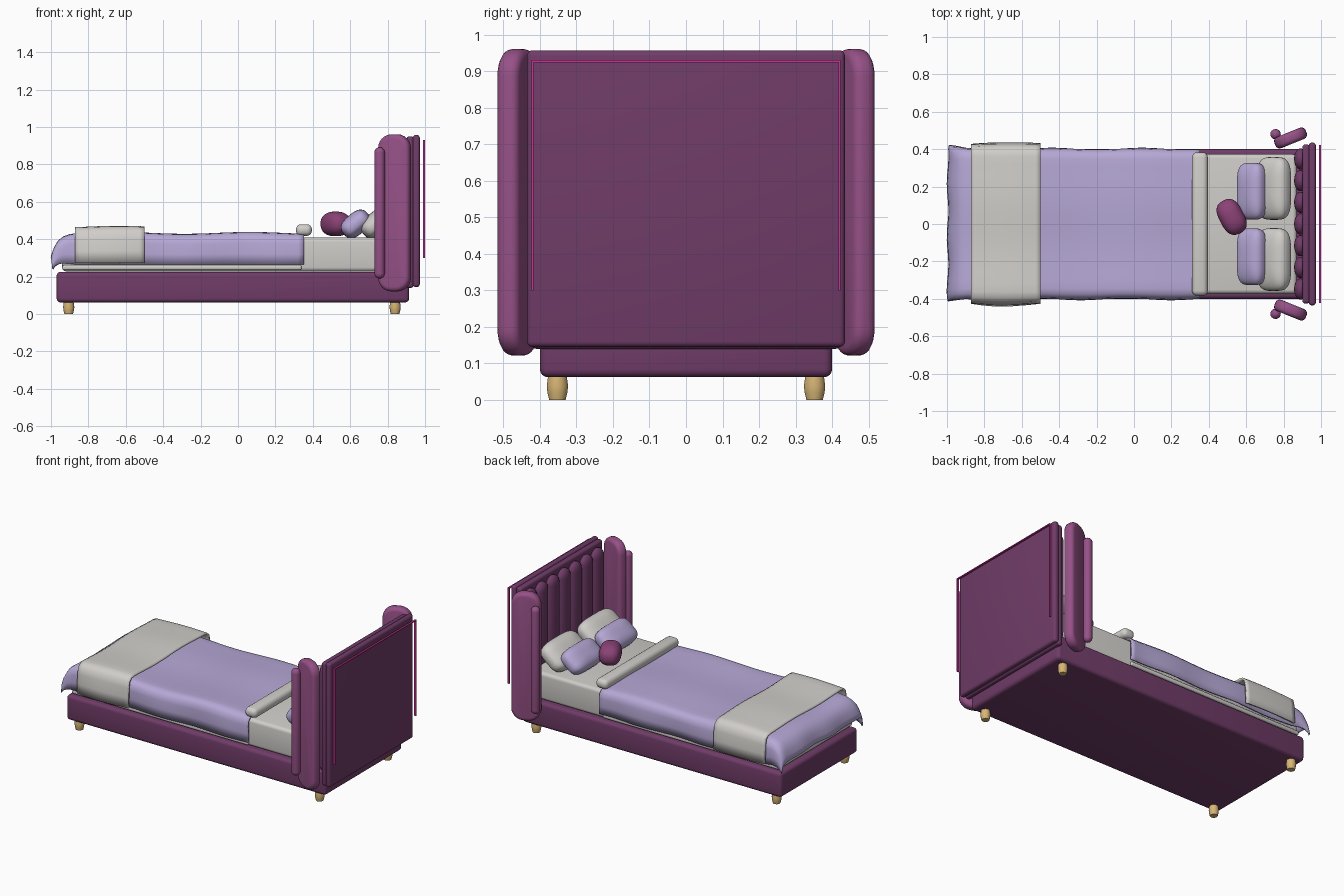
import bpy, bmesh, math
from mathutils import Vector

if "Cube" in bpy.data.objects:
    bpy.data.objects.remove(bpy.data.objects["Cube"])

def mat(name, r, g, b):
    m = bpy.data.materials.new(name)
    lin = lambda c: ((c / 255 + 0.055) / 1.055) ** 2.4 if c > 10 else c / 3295
    m.diffuse_color = (lin(r), lin(g), lin(b), 1)
    m.use_nodes = True
    m.node_tree.nodes["Principled BSDF"].inputs["Base Color"].default_value = m.diffuse_color
    return m

PLUM = mat("plum", 112, 60, 104)
MAUVE = mat("mauve", 150, 81, 135)
BERRY = mat("berry", 138, 66, 118)
LAVENDER = mat("lavender", 182, 168, 214)
LINEN = mat("linen", 209, 206, 202)
WOOD = mat("wood", 216, 182, 118)
PINK = mat("pink", 200, 50, 150)

def finish(name, bm, m, angle=50):
    bmesh.ops.recalc_face_normals(bm, faces=bm.faces)
    me = bpy.data.meshes.new(name)
    bm.to_mesh(me)
    bm.free()
    ob = bpy.data.objects.new(name, me)
    bpy.context.collection.objects.link(ob)
    me.materials.append(m)
    bpy.context.view_layer.objects.active = ob
    bpy.ops.object.select_all(action='DESELECT')
    ob.select_set(True)
    bpy.ops.object.shade_smooth_by_angle(angle=math.radians(angle))
    return ob

def box(name, lo, hi, m, r=0.0):
    bm = bmesh.new()
    bmesh.ops.create_cube(bm, size=1)
    for v in bm.verts:
        v.co = Vector([(a + b) / 2 + c * (b - a) for a, b, c in zip(lo, hi, v.co)])
    if r:
        bmesh.ops.bevel(bm, geom=bm.edges[:], offset=r, segments=4, profile=0.5, affect='EDGES')
    return finish(name, bm, m)

def puff(name, loc, size, m, rot=(0, 0, 0), e=0.6, ev=0.9):
    """Soft superellipsoid cushion; size holds half extents."""
    bm = bmesh.new()
    p = lambda c, k: math.copysign(abs(c) ** k, c)
    bmesh.ops.create_uvsphere(bm, u_segments=40, v_segments=20, radius=1)
    for v in bm.verts:
        h = math.hypot(v.co.x, v.co.y)
        a = math.atan2(v.co.y, v.co.x)
        w = p(h, ev)
        v.co = (size[0] * w * p(math.cos(a), e), size[1] * w * p(math.sin(a), e),
                size[2] * p(v.co.z, ev))
    ob = finish(name, bm, m, 80)
    ob.location, ob.rotation_euler = loc, rot
    return ob

def lathe(name, loc, prof, m, n=16, sx=1.0):
    bm = bmesh.new()
    rings = [[bm.verts.new((loc[0] + sx * r * math.cos(2 * math.pi * i / n),
                            loc[1] + r * math.sin(2 * math.pi * i / n), z))
              for i in range(n)] for r, z in prof]
    for a, b in zip(rings, rings[1:]):
        for i in range(n):
            bm.faces.new((a[i], a[(i + 1) % n], b[(i + 1) % n], b[i]))
    bm.faces.new(rings[0])
    bm.faces.new(rings[-1])
    return finish(name, bm, m)

def capsule(r, z0, z1, k=5):
    lo = [(r * math.sin(t), z0 + r - r * math.cos(t)) for t in
          [math.pi / 2 * (i + .5) / (k + .5) for i in range(k + 1)]]
    return lo + [(a, z0 + z1 - z) for a, z in reversed(lo)]

def drape(name, rows, half, drop, m, wave, bulge, thick):
    """Cloth over the mattress: rows give (x, top z, side length factor)."""
    cross = [(half, -drop), (half, -drop * .66), (half, -drop * .33), (half - .006, -.022),
             (half - .025, -.004)] + [((half - .05) * (1 - i / 8), 0) for i in range(8)]
    cross = cross + [(0, 0)] + [(-y, z) for y, z in reversed(cross)]
    bm = bmesh.new()
    grid = []
    for x, zt, f in rows:
        line = []
        for y, dz in cross:
            hang = min(1, -dz / drop)
            s = 1 if y > 0 else -1
            out = s * hang ** .5 * (wave * math.sin(x * 13 + s) + bulge(x))
            top = .005 * math.sin(x * 9 + 1) * (1 - hang) + .004 * math.sin(y * 12) * (1 - hang)
            line.append(bm.verts.new((x + .008 * math.sin(y * 22) * (1 - f),
                                      y + out, zt + dz * f + top)))
        grid.append(line)
    for a, b in zip(grid, grid[1:]):
        for i in range(len(a) - 1):
            bm.faces.new((a[i], a[i + 1], b[i + 1], b[i]))
    ob = finish(name, bm, m, 60)
    s = ob.modifiers.new("thickness", 'SOLIDIFY')
    s.thickness, s.offset = thick, 0
    return ob

# Frame, mattress and feet
box("bed_base", (-.97, -.4, .062), (.915, .4, .226), PLUM, .022)
box("mattress", (-.94, -.373, .228), (.87, .373, .408), LINEN, .022)
box("mattress_lower_edge", (-.94, -.385, .235), (.34, .385, .262), LINEN, .01)
for x in (-.905, .84):
    for y in (-.352, .352):
        lathe("foot", (x, y), [(.023, 0), (.028, .02), (.03, .038), (.026, .066)], WOOD, 14)

# Headboard: two back layers and vertical padded channels
box("headboard_front_layer", (.9, -.425, .14), (.94, .425, .95), PLUM, .015)
box("headboard_back_panel", (.935, -.435, .145), (.972, .435, .957), PLUM, .015)
for i in range(7):
    lathe("headboard_channel", (.89, (i - 3) * .116), capsule(.057, .2, .925), PLUM, 18, .6)

# Wings with rounded ends, and the roll along each front edge
for s in (-1, 1):
    bm = bmesh.new()
    w, h, r = .09, .42, .075
    pts = []
    for cx, cz, a0 in ((w - r, h - r, 0), (r - w, h - r, 90), (r - w, r - h, 180), (w - r, r - h, 270)):
        for k in range(7):
            a = math.radians(a0 + 15 * k)
            pts.append((cx + r * math.cos(a), cz + r * math.sin(a)))
    f = bm.faces.new([bm.verts.new((x, -.032, z)) for x, z in pts])
    ext = bmesh.ops.extrude_face_region(bm, geom=[f])
    for v in ext["geom"]:
        if isinstance(v, bmesh.types.BMVert):
            v.co.y += .064
    rim = [e for e in bm.edges if abs(e.verts[0].co.y - e.verts[1].co.y) < .001]
    bmesh.ops.bevel(bm, geom=rim, offset=.024, segments=4, profile=.5, affect='EDGES')
    wing = finish("headboard_wing", bm, MAUVE)
    wing.location = (.837, s * .46, .541)
    wing.rotation_euler = (0, 0, s * math.radians(22))
    lathe("wing_front_roll", (.757, s * .48), capsule(.028, .19, .892), MAUVE)

# Thin trim behind the headboard
for s in (-1, 1):
    box("back_trim_side", (.988, s * .42 - .003, .3), (1.0, s * .42 + .003, .93), PINK)
box("back_trim_top", (.988, -.423, .924), (1.0, .423, .93), PINK)

# Blanket falling over the foot end, throw and folded sheet
rows = [(.352 - i * 1.222 / 40, .425, 1) for i in range(41)]
rows += [(-.9, .422, .95), (-.93, .412, .88), (-.955, .393, .78), (-.972, .365, .66),
         (-.984, .335, .52), (-.992, .305, .42)]
drape("blanket", rows, .397, .16, LAVENDER, .006,
      lambda x: .02 * max(0, (-x - .9) / .1), .01)
drape("throw", [(-.87 + i * .37 / 14, .457, 1) for i in range(15)], .412, .185, LINEN, .003,
      lambda x: .022 * math.cos((x + .67) * 6), .012)
box("folded_sheet", (.31, -.383, .418), (.395, .383, .48), LINEN, .027)

# Pillows leaning on the headboard and the round cushion
for s in (-1, 1):
    puff("back_pillow", (.748, s * .19, .49), (.1, .168, .062), LINEN,
         (0, math.radians(-40), 0), .5, .75)
    puff("front_pillow", (.63, s * .175, .482), (.085, .152, .058), LAVENDER,
         (0, math.radians(-40), 0), .5, .75)
puff("accent_cushion", (.522, .038, .482), (.066, .098, .066), BERRY,
     (0, 0, math.radians(28)), .75, .85)
